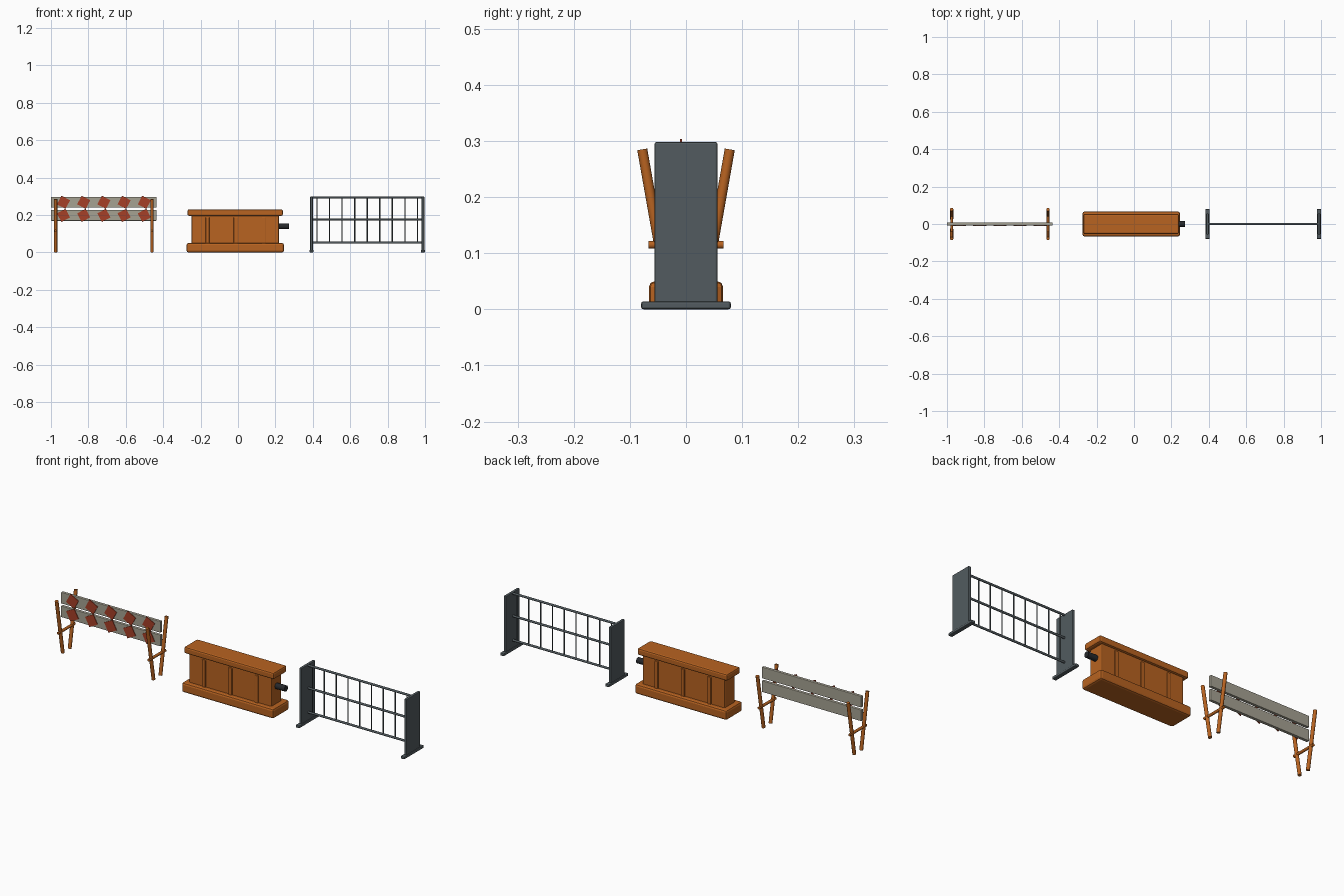
import bpy, math
from mathutils import Vector

cube = bpy.data.objects.get("Cube")
if cube:
    bpy.data.objects.remove(cube, do_unlink=True)


def material(name, rgb):
    m = bpy.data.materials.new(name)
    m.use_nodes = True
    m.diffuse_color = (*rgb, 1)
    m.node_tree.nodes["Principled BSDF"].inputs["Base Color"].default_value = (*rgb, 1)
    return m


ORANGE = material("orange", (0.48, 0.125, 0.015))
PALE = material("pale grey", (0.38, 0.36, 0.29))
RED = material("red", (0.38, 0.05, 0.02))
STEEL = material("dark steel", (0.085, 0.105, 0.115))
BLACK = material("black", (0.02, 0.022, 0.025))


def box(name, x, y, z, mat, bevel=0.0, tilt=0.0, segments=2):
    """Box from (low, high) ranges, turned about y by tilt degrees."""
    bpy.ops.mesh.primitive_cube_add(size=1)
    o = bpy.context.object
    o.name = name
    o.scale = [r[1] - r[0] for r in (x, y, z)]
    bpy.ops.object.transform_apply(location=False, rotation=False, scale=True)
    o.location = [(r[0] + r[1]) / 2 for r in (x, y, z)]
    o.rotation_euler.y = math.radians(tilt)
    o.data.materials.append(mat)
    if bevel:
        b = o.modifiers.new("bevel", "BEVEL")
        b.width, b.segments = bevel, segments
    return o


def rod(name, a, b, radius, mat, sides=12):
    """Cylinder between two points."""
    a, b = Vector(a), Vector(b)
    bpy.ops.mesh.primitive_cylinder_add(vertices=sides, radius=radius,
                                        depth=(b - a).length, location=(a + b) / 2)
    o = bpy.context.object
    o.name = name
    o.rotation_euler = (b - a).to_track_quat("Z", "Y").to_euler()
    o.data.materials.append(mat)
    bpy.ops.object.shade_smooth_by_angle(angle=math.radians(40))
    return o


def around(c, half):
    return (c - half, c + half)


# Plank barricade: two boards with tilted red squares on the front
for label, z, tilt in (("upper", 0.268, 28), ("lower", 0.198, -28)):
    box(label + "_plank", (-1.0, -0.435), around(0, 0.008), around(z, 0.029), PALE, 0.003)
    for i in range(5):
        x = -0.933 + i * 0.108
        box(f"{label}_stripe_{i + 1}", around(x, 0.026), (-0.011, -0.007),
            around(z, 0.026), RED, tilt=tilt)

# Barricade legs: V-shaped pairs joined by a crossbar
for side, x in (("right", -0.975), ("left", -0.46)):
    for end, s in (("front", -1), ("back", 1)):
        rod(f"{side}_{end}_leg", (x, s * 0.028, 0.002), (x, s * 0.078, 0.285), 0.009, ORANGE)
    rod(side + "_crossbar", (x, -0.067, 0.115), (x, 0.067, 0.115), 0.007, ORANGE)

# Solid barrier: base, body, cap and ribs
box("barrier_base", (-0.275, 0.246), around(0, 0.066), (0, 0.05), ORANGE, 0.01)
box("barrier_body", (-0.249, 0.219), around(0, 0.042), (0.04, 0.205), ORANGE, 0.006)
box("barrier_cap", (-0.27, 0.24), around(0, 0.054), (0.196, 0.23), ORANGE, 0.008)
for i in range(3):
    x = -0.163 + i * 0.15
    for end, s in (("front", -1), ("back", 1)):
        box(f"{end}_rib_{i + 1}", around(x, 0.01), around(s * 0.043, 0.005),
            (0.045, 0.188), ORANGE, 0.003)
rod("barrier_connector", (0.219, 0, 0.14), (0.273, 0, 0.14), 0.015, BLACK, 16)

# Barred fence: end panels on feet
for side, x in (("right", 0.393), ("left", 0.989)):
    box(side + "_end_panel", around(x, 0.007), around(0, 0.056), (0.008, 0.298), STEEL, 0.003)
    box(side + "_foot", around(x, 0.011), around(0, 0.08), (0, 0.014), STEEL, 0.004)

# Fence rails and upright bars
for label, z in (("top", 0.293), ("middle", 0.177), ("bottom", 0.053)):
    rod(label + "_rail", (0.393, 0, z), (0.989, 0, z), 0.0055, STEEL)
for i in range(9):
    x = 0.691 + (i - 4) * 0.067
    rod(f"fence_bar_{i + 1}", (x, 0, 0.053), (x, 0, 0.293), 0.003, STEEL, 8)
